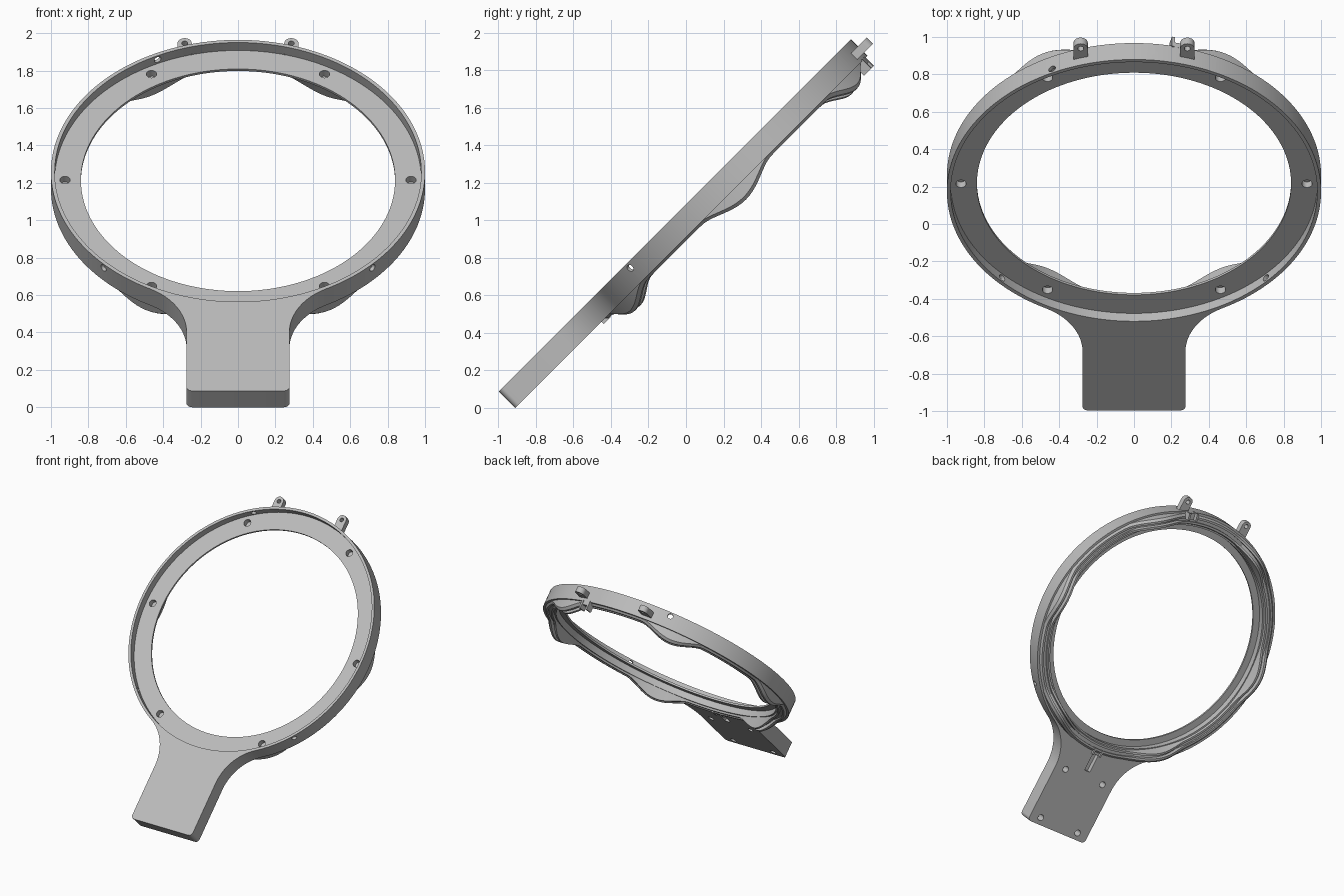
import bpy, bmesh
from math import sin, cos, pi, radians, atan2
from mathutils import Matrix, Vector

cube = bpy.data.objects.get("Cube")
if cube:
    bpy.data.objects.remove(cube, do_unlink=True)

grey = bpy.data.materials.new("plain grey")
grey.use_nodes = True
grey.diffuse_color = (0.5, 0.5, 0.5, 1)
grey.node_tree.nodes["Principled BSDF"].inputs["Base Color"].default_value = (0.5, 0.5, 0.5, 1)

# Parts are built flat (ring centre at the origin, z = thickness), then tilted
TILT = Matrix.Translation((0, 0.715, 0.715)) @ Matrix.Rotation(pi / 4, 4, 'X')
BACK, FRONT, LEDGE = 0.643, 0.767, 0.707
parts = []


def make(name, bm, part=True):
    bmesh.ops.recalc_face_normals(bm, faces=bm.faces)
    mesh = bpy.data.meshes.new(name)
    bm.to_mesh(mesh)
    bm.free()
    ob = bpy.data.objects.new(name, mesh)
    bpy.context.collection.objects.link(ob)
    mesh.materials.append(grey)
    if part:
        parts.append(ob)
    return ob


def prism(name, points, z0, z1, part=True):
    bm = bmesh.new()
    face = bm.faces.new([bm.verts.new((x, y, z0)) for x, y in points])
    new = bmesh.ops.extrude_face_region(bm, geom=[face])["geom"]
    bmesh.ops.translate(bm, vec=(0, 0, z1 - z0),
                        verts=[v for v in new if isinstance(v, bmesh.types.BMVert)])
    return make(name, bm, part)


def arc(cx, cy, r, a0, a1, n):
    return [(cx + r * cos(a0 + (a1 - a0) * i / n), cy + r * sin(a0 + (a1 - a0) * i / n))
            for i in range(n + 1)]


def disc(x, y, r, z0, z1, n=24, name="cutter", part=False):
    return prism(name, arc(x, y, r, 0, 2 * pi, n)[:-1], z0, z1, part)


def radial_block(name, angle, r0, r1, t0, t1, z0, z1, part=True):
    out = Vector((cos(angle), sin(angle)))
    side = Vector((-out.y, out.x))
    pts = [out * r + side * t for r, t in ((r0, t0), (r1, t0), (r1, t1), (r0, t1))]
    return prism(name, pts, z0, z1, part)


def radial_hole(angle, z, r, stretch=1):
    bm = bmesh.new()
    bmesh.ops.create_cone(bm, cap_ends=True, segments=20, radius1=r, radius2=r, depth=0.07)
    bmesh.ops.scale(bm, vec=(1, stretch, 1), verts=bm.verts)
    bm.transform(Matrix.Rotation(angle, 4, 'Z') @ Matrix.Translation((0.995, 0, z))
                 @ Matrix.Rotation(pi / 2, 4, 'Y'))
    return make("cutter", bm, False)


def cut(ob, cutter):
    mod = ob.modifiers.new("cut", 'BOOLEAN')
    mod.operation, mod.solver, mod.object = 'DIFFERENCE', 'EXACT', cutter
    bpy.context.view_layer.objects.active = ob
    bpy.ops.object.modifier_apply(modifier=mod.name)
    bpy.data.objects.remove(cutter, do_unlink=True)


# Body: ring disc flowing through fillets into the handle
HALF, END, FIL, FY = 0.275, -1.654, 0.372, -1.21
fx = HALF + FIL
join = atan2(-FY, -fx)
right = arc(HALF - 0.03, END + 0.03, 0.03, -pi / 2, 0, 6) + arc(fx, FY, FIL, pi, join, 20)
start = join - pi
rim = arc(0, 0, 1, start, pi - start, 140)[1:-1]
outline = right + rim + [(-x, y) for x, y in reversed(right)]
body = prism("ring_and_handle", outline, BACK, FRONT)

# Front recess, opening and thin inner lip
cut(body, disc(0, 0, 0.98, LEDGE, 1, 144))
cut(body, disc(0, 0, 0.84, 0.5, 1, 144))
cut(body, disc(0, 0, 0.893, 0.5, 0.692, 144))

# Screw holes in the ledge, handle and rim
for i in range(6):
    a = i * pi / 3
    cut(body, disc(0.925 * cos(a), 0.925 * sin(a), 0.028, 0.655, 0.8))
for x in (-0.18, 0.18):
    for y in (-1.6, -1.19):
        cut(body, disc(x, y, 0.024, 0.5, 0.71))
for deg in (64, 116, -44, 224):
    cut(body, radial_hole(radians(deg), 0.737, 0.02))
cut(body, radial_hole(radians(86), 0.678, 0.022, 2))
cut(body, radial_block("cutter", -pi / 2, 1.0, 1.14, -0.025, 0.025, 0.5, 0.68, False))


# Wavy channel on the back, swelling at every screw
def channel_edge(a):
    step = pi / 3
    off = abs((a + step / 2) % step - step / 2) / radians(15.5)
    swell = 0.5 + 0.5 * cos(pi * min(off, 1))
    return 0.629 - 0.07 * swell ** 0.8


bm = bmesh.new()
loops = []
STEPS = 216
for i in range(STEPS):
    a = 2 * pi * i / STEPS
    d = channel_edge(a)
    section = [(0.896, 0.665), (0.912, d), (0.928, d), (0.928, d + 0.035), (0.952, d + 0.035),
               (0.952, d), (0.968, d), (0.985, d + 0.018), (0.985, 0.655), (0.94, 0.665)]
    loops.append([bm.verts.new((r * cos(a), r * sin(a), z)) for r, z in section])
for i, ring in enumerate(loops):
    nxt = loops[(i + 1) % STEPS]
    for j in range(len(ring)):
        k = (j + 1) % len(ring)
        bm.faces.new((ring[j], ring[k], nxt[k], nxt[j]))
make("wavy_channel", bm)

# Channel outlets at the top and at the handle
for name, deg, z in (("top_outlet", 76, 0.58), ("handle_outlet", -90, 0.626)):
    a = radians(deg)
    for s in (-1, 1):
        t = sorted((s * 0.026, s * 0.042))
        radial_block(name + "_wall", a, 0.95, 1.005, t[0], t[1], z, 0.65)
    if deg > 0:
        radial_block(name + "_floor", a, 0.95, 1.0, -0.026, 0.026, 0.615, 0.65)

# Two hanging lugs on the top edge
for side, x in (("left", 0.285), ("right", -0.285)):
    outer = arc(x, 1.028, 0.038, 0, pi, 14)
    lug = prism(side + "_lug", outer + [(x - 0.038, 0.945), (x + 0.038, 0.945)], 0.668, 0.714)
    cut(lug, disc(x, 1.028, 0.016, 0.5, 0.8))

# Tilt everything and shade
bpy.ops.object.select_all(action='DESELECT')
for ob in parts:
    ob.matrix_world = TILT
    ob.select_set(True)
bpy.context.view_layer.objects.active = body
bpy.ops.object.shade_smooth_by_angle(angle=radians(30))
